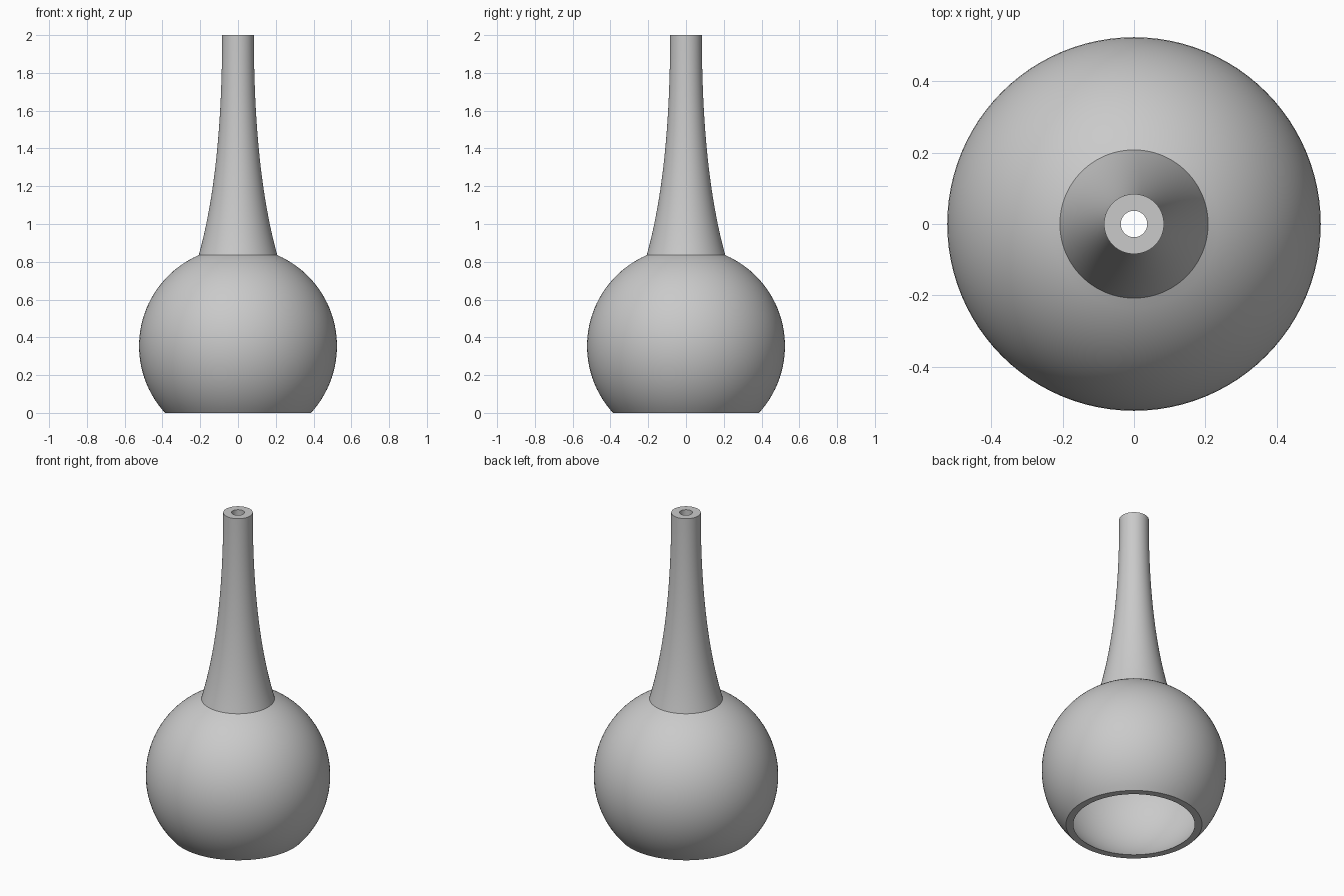
import bpy
import bmesh
from math import sin, cos, asin, acos, pi, radians

SEGMENTS = 96
CENTRE_Z = 0.354      # centre of the bulb
OUTER, INNER = 0.524, 0.494
NECK_Z = 0.835        # where the neck meets the bulb
TIP, BORE = 0.084, 0.037

cube = bpy.data.objects.get("Cube")
if cube:
    bpy.data.objects.remove(cube, do_unlink=True)

grey = bpy.data.materials.new("plain grey")
grey.use_nodes = True
colour = (0.59, 0.59, 0.59, 1)
grey.diffuse_color = colour
grey.node_tree.nodes["Principled BSDF"].inputs["Base Color"].default_value = colour


def bulb_arc(radius, top_radius, steps=32):
    """Sphere profile from the open base up to the neck opening."""
    low = asin(-CENTRE_Z / radius)
    high = acos(top_radius / radius)
    angles = [low + (high - low) * i / steps for i in range(steps + 1)]
    return [(radius * cos(a), CENTRE_Z + radius * sin(a)) for a in angles]


def neck_curve(base, tip, start_z, steps=24):
    """Flared profile that turns vertical towards the tip."""
    points = []
    for i in range(1, steps + 1):
        t = i / steps
        a, b, c = (1 - t) ** 2, 2 * t * (1 - t), t * t
        points.append((a * base + (b + c) * tip, a * start_z + b * 1.28 + c * 2))
    return points


def revolve(name, profile):
    """Spin a closed (radius, height) profile around z."""
    bm = bmesh.new()
    rings = []
    for r, z in profile:
        rings.append([bm.verts.new((r * cos(2 * pi * k / SEGMENTS),
                                    r * sin(2 * pi * k / SEGMENTS), z))
                      for k in range(SEGMENTS)])
    for i, ring in enumerate(rings):
        above = rings[(i + 1) % len(rings)]
        for k in range(SEGMENTS):
            n = (k + 1) % SEGMENTS
            bm.faces.new((ring[k], ring[n], above[n], above[k]))
    bmesh.ops.recalc_face_normals(bm, faces=bm.faces)
    mesh = bpy.data.meshes.new(name)
    bm.to_mesh(mesh)
    bm.free()
    mesh.materials.append(grey)
    obj = bpy.data.objects.new(name, mesh)
    bpy.context.collection.objects.link(obj)
    bpy.ops.object.select_all(action="DESELECT")
    obj.select_set(True)
    bpy.context.view_layer.objects.active = obj
    bpy.ops.object.shade_smooth_by_angle(angle=radians(25))


# Outer wall: bulb and flared neck; inner wall: hollow bulb and straight bore
neck_radius = (OUTER ** 2 - (NECK_Z - CENTRE_Z) ** 2) ** 0.5
outside = bulb_arc(OUTER, neck_radius) + neck_curve(neck_radius, TIP, NECK_Z)
inside = bulb_arc(INNER, BORE) + [(BORE, 2)]
revolve("hollow_flask", outside + inside[::-1])
